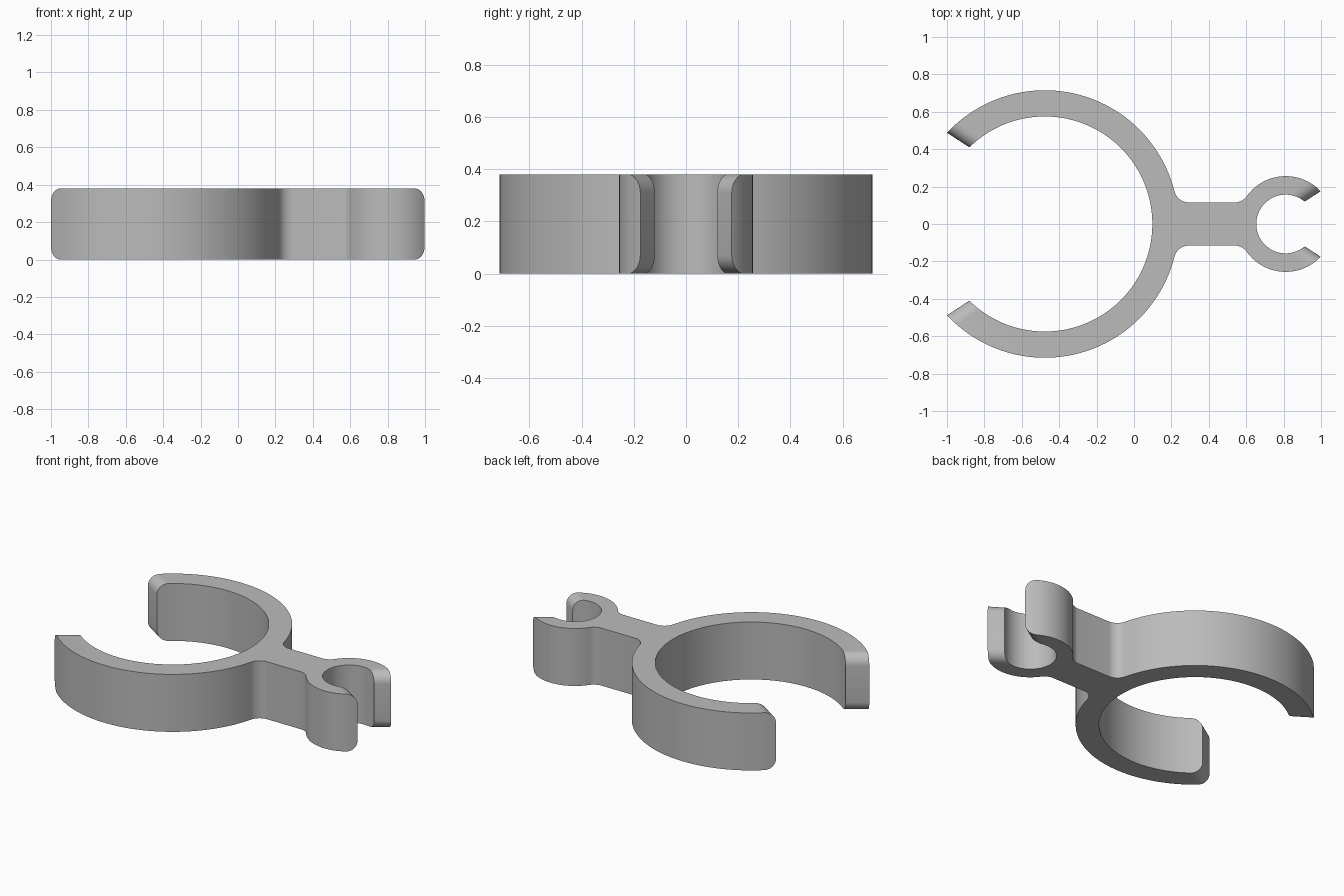
import bpy, bmesh
from math import sin, cos, pi, atan2, sqrt
from mathutils import Vector

cube = bpy.data.objects.get("Cube")
if cube:
    bpy.data.objects.remove(cube, do_unlink=True)

HEIGHT, TIP_ROUND, NECK, FILLET = 0.38, 0.07, 0.115, 0.08
STEPS = 8

# Each ring: centre x, outer radius, inner radius, opening side, inner tip point
BIG = dict(c=-0.477, ro=0.715, ri=0.575, side=-1, tip=(0.403, 0.41))
SMALL = dict(c=0.811, ro=0.256, ri=0.157, side=1, tip=(0.102, 0.12))


def arc(cx, cy, r, a, b, n):
    return [(cx + r * cos(a + (b - a) * i / n), cy + r * sin(a + (b - a) * i / n), 0.0)
            for i in range(n + 1)]


def tip_sections(ring):
    """Outer and inner points, with height inset, from the tip face inward."""
    s = ring["side"]
    u, n = Vector((s * 0.84, 0.545)).normalized(), Vector((-s * 0.545, 0.84)).normalized()
    start = Vector((s * ring["tip"][0], ring["tip"][1]))
    outer, inner = [], []
    for i in range(STEPS + 1):
        a = pi / 2 * i / STEPS
        p = start + n * TIP_ROUND * (1 - cos(a))
        inset = TIP_ROUND * (1 - sin(a)) if i < STEPS else 0.0
        for r, out in ((ring["ro"], outer), (ring["ri"], inner)):
            b = p.dot(u)
            q = p + u * (-b + sqrt(b * b - p.dot(p) + r * r))
            out.append((ring["c"] + q.x, q.y, inset))
    return outer, inner


def angle(ring, p):
    return atan2(p[1], p[0] - ring["c"])


def flip(points):
    return [(x, -y, i) for x, y, i in points]


# Upper half of the outline
big_out, big_in = tip_sections(BIG)
small_out, small_in = tip_sections(SMALL)
fy = NECK + FILLET
dx_big = sqrt((BIG["ro"] + FILLET) ** 2 - fy ** 2)
dx_small = sqrt((SMALL["ro"] + FILLET) ** 2 - fy ** 2)

outside = big_out[:-1]
outside += arc(BIG["c"], 0, BIG["ro"], angle(BIG, big_out[-1]), atan2(fy, dx_big), 48)
outside += arc(BIG["c"] + dx_big, fy, FILLET, atan2(-fy, -dx_big), -pi / 2, 10)[1:]
outside += arc(SMALL["c"] - dx_small, fy, FILLET, -pi / 2, atan2(-fy, dx_small), 10)
outside += arc(SMALL["c"], 0, SMALL["ro"], atan2(fy, -dx_small),
               angle(SMALL, small_out[-1]), 24)[1:]
outside += small_out[-2::-1]
small_inside = small_in[:-1] + arc(SMALL["c"], 0, SMALL["ri"],
                                   angle(SMALL, small_in[-1]), pi, 28)
big_inside = big_in[:-1] + arc(BIG["c"], 0, BIG["ri"], angle(BIG, big_in[-1]), 0, 56)

# Whole closed outline
outline = (outside + small_inside + flip(small_inside)[-2::-1]
           + flip(outside)[::-1] + flip(big_inside) + big_inside[-2::-1])

bm = bmesh.new()
cache = {}


def vert(p, top):
    key = (round(p[0], 5), round(p[1], 5), top)
    if key not in cache:
        cache[key] = bm.verts.new((p[0], p[1], HEIGHT - p[2] if top else p[2]))
    return cache[key]


# Side walls
for p, q in zip(outline, outline[1:] + outline[:1]):
    corners = [vert(p, 0), vert(q, 0), vert(q, 1), vert(p, 1)]
    if not bm.faces.get(corners):
        bm.faces.new(corners)

# Flat top and bottom
flat = [p for p in outline if p[2] == 0]
for top in (0, 1):
    bm.faces.new([vert(p, top) for p in flat])

# Rounded tips
for outer, inner in ((big_out, big_in), (small_out, small_in)):
    for o, n in ((outer, inner), (flip(outer), flip(inner))):
        for i in range(STEPS):
            for top in (0, 1):
                bm.faces.new([vert(o[i], top), vert(o[i + 1], top),
                              vert(n[i + 1], top), vert(n[i], top)])
        ends = [vert(o[0], 0), vert(n[0], 0), vert(n[0], 1), vert(o[0], 1)]
        if not bm.faces.get(ends):
            bm.faces.new(ends)

bmesh.ops.recalc_face_normals(bm, faces=bm.faces)
mesh = bpy.data.meshes.new("double_clip")
bm.to_mesh(mesh)
bm.free()

# Plain grey material
grey = bpy.data.materials.new("plain grey")
grey.use_nodes = True
colour = (0.5, 0.5, 0.5, 1)
grey.diffuse_color = colour
grey.node_tree.nodes["Principled BSDF"].inputs["Base Color"].default_value = colour
mesh.materials.append(grey)

clip = bpy.data.objects.new("double_clip", mesh)
bpy.context.collection.objects.link(clip)
bpy.ops.object.select_all(action="DESELECT")
clip.select_set(True)
bpy.context.view_layer.objects.active = clip
bpy.ops.object.shade_smooth_by_angle(angle=pi / 6)
